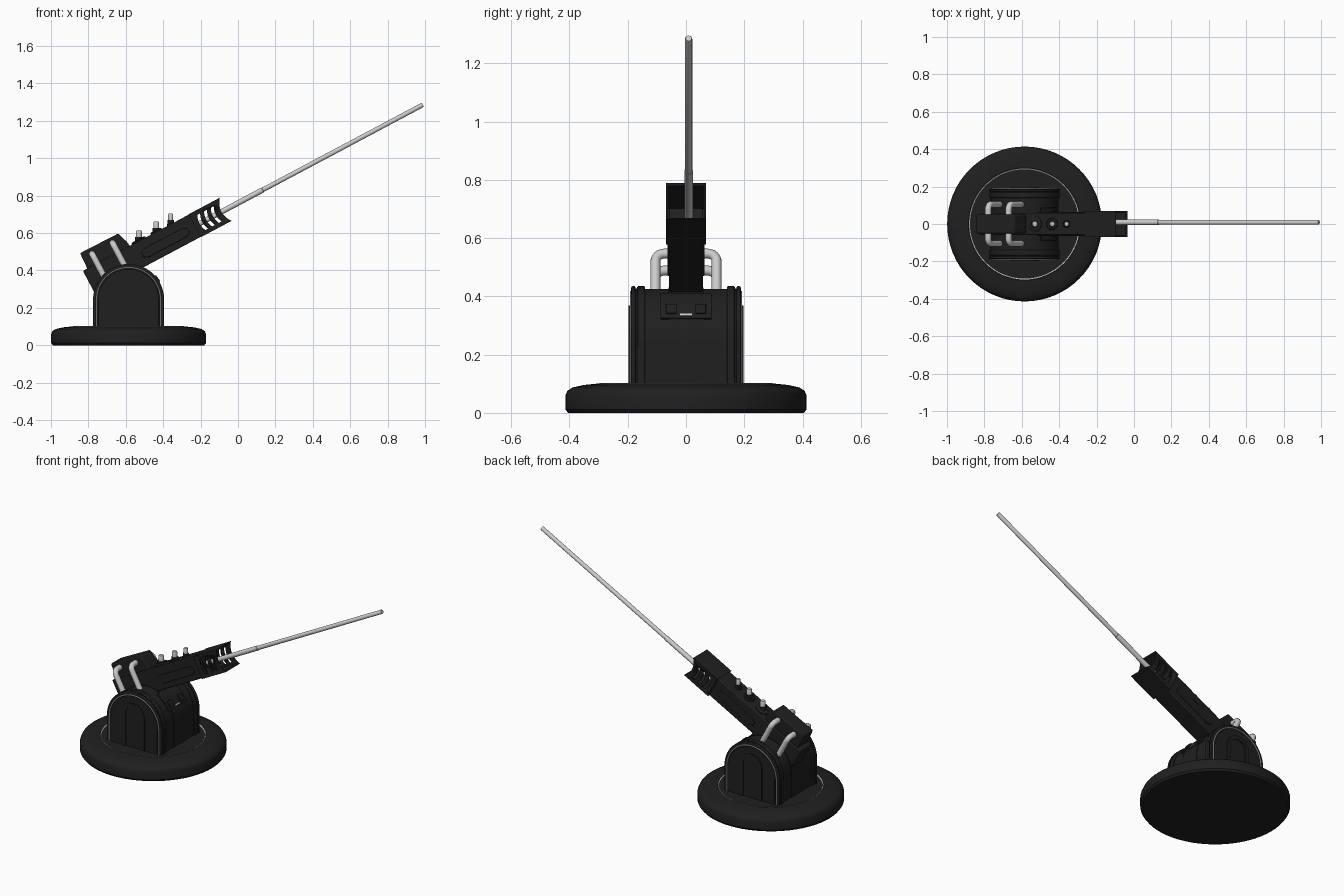
import bpy, bmesh
from math import sin, cos, pi, radians
from mathutils import Matrix, Vector

if "Cube" in bpy.data.objects:
    bpy.data.objects.remove(bpy.data.objects["Cube"])

CX = -0.585                                   # turret axis
TILT = Matrix.Translation((-0.59, 0, 0.44)) @ Matrix.Rotation(radians(-28), 4, 'Y')


def material(name, v):
    m = bpy.data.materials.new(name)
    m.diffuse_color = (v, v, v, 1)
    m.use_nodes = True
    m.node_tree.nodes["Principled BSDF"].inputs["Base Color"].default_value = m.diffuse_color
    return m


DARK, LIGHT = material("dark_metal", 0.014), material("light_metal", 0.55)


def finish(name, bm, mat, matrix=None, bevel=0, smooth=True):
    bmesh.ops.recalc_face_normals(bm, faces=bm.faces)
    if matrix:
        bm.transform(matrix)
    me = bpy.data.meshes.new(name)
    bm.to_mesh(me)
    bm.free()
    ob = bpy.data.objects.new(name, me)
    bpy.context.collection.objects.link(ob)
    me.materials.append(mat)
    if smooth:
        bpy.ops.object.select_all(action='DESELECT')
        ob.select_set(True)
        bpy.context.view_layer.objects.active = ob
        bpy.ops.object.shade_smooth_by_angle(angle=radians(35))
    if bevel:
        b = ob.modifiers.new("bevel", 'BEVEL')
        b.width, b.segments, b.limit_method = bevel, 2, 'ANGLE'
    return ob


def prism(name, polys, y0, y1, mat=DARK, matrix=None, bevel=0):
    """Extrude x-z outlines from y0 to y1."""
    bm = bmesh.new()
    for poly in polys:
        f = bm.faces.new([bm.verts.new((x, y0, z)) for x, z in poly])
        r = bmesh.ops.extrude_face_region(bm, geom=[f])
        bmesh.ops.translate(bm, vec=(0, y1 - y0, 0),
                            verts=[v for v in r['geom'] if isinstance(v, bmesh.types.BMVert)])
    return finish(name, bm, mat, matrix, bevel)


def rect(x0, x1, z0, z1):
    return [(x0, z0), (x1, z0), (x1, z1), (x0, z1)]


def arch(r, zc, z0=0.09, n=24):
    arc = [(CX + r * cos(pi * i / n), zc + r * sin(pi * i / n)) for i in range(n + 1)]
    return [(CX + r, z0)] + arc + [(CX - r, z0)]


def sector(r0, r1, a0, a1, zc=0.245, n=8):
    pts = [(r, radians(a0 + (a1 - a0) * i / n)) for r in (r0, r1) for i in range(n + 1)]
    pts = pts[:n + 1] + pts[:n:-1]
    return [(CX + r * cos(a), zc + r * sin(a)) for r, a in pts]


def lathe(name, profile, mat=DARK, matrix=None, steps=48):
    bm = bmesh.new()
    vs = [bm.verts.new((r, 0, z)) for r, z in profile]
    es = [bm.edges.new(p) for p in zip(vs, vs[1:])]
    bmesh.ops.spin(bm, geom=vs + es, axis=(0, 0, 1), cent=(0, 0, 0), angle=2 * pi, steps=steps)
    bmesh.ops.remove_doubles(bm, verts=bm.verts, dist=1e-5)
    return finish(name, bm, mat, matrix)


def tube(name, pts, r, mat=LIGHT, matrix=None):
    cu = bpy.data.curves.new(name, 'CURVE')
    cu.dimensions, cu.bevel_depth, cu.bevel_resolution, cu.use_fill_caps = '3D', r, 4, True
    sp = cu.splines.new('POLY')
    sp.points.add(len(pts) - 1)
    for p, co in zip(sp.points, pts):
        v = matrix @ Vector(co) if matrix else Vector(co)
        p.co = (*v, 1)
    sp.use_smooth = True
    cu.materials.append(mat)
    ob = bpy.data.objects.new(name, cu)
    bpy.context.collection.objects.link(ob)
    bpy.ops.object.select_all(action='DESELECT')
    ob.select_set(True)
    bpy.context.view_layer.objects.active = ob
    bpy.ops.object.convert(target='MESH')


# round base with a rolled rim and a light seam
at = Matrix.Translation((CX, 0, 0))
lathe("base_disc", [(0, 0), (0.405, 0), (0.414, 0.012), (0.414, 0.06), (0.407, 0.076), (0.39, 0.087),
                    (0.35, 0.096), (0.30, 0.101), (0.293, 0.094), (0, 0.094)], DARK, at, 64)
lathe("base_seam", [(0.292, 0.09), (0.292, 0.099), (0.297, 0.102), (0.3, 0.09)], LIGHT, at, 64)

# turret core and curved front hatch
prism("turret_core", [arch(0.181, 0.245)], -0.147, 0.147)
prism("core_rib", [arch(0.185, 0.245)], -0.06, 0.06)
prism("front_hatch", [sector(0.15, 0.188, 25, 62)], -0.088, 0.088, bevel=0.002)
for s in (-1, 1):
    prism("hatch_latch", [sector(0.15, 0.195, 30, 42)], s * 0.05 - 0.018, s * 0.05 + 0.018, bevel=0.002)
prism("hatch_lamp", [sector(0.18, 0.191, 28, 30)], -0.02, 0.02, LIGHT)

# arched side plates, trims and doors
for s in (-1, 1):
    prism("side_flange", [arch(0.19, 0.245)], s * 0.14, s * 0.168, bevel=0.004)
    prism("side_gap", [arch(0.182, 0.245)], s * 0.16, s * 0.18)
    prism("side_plate", [arch(0.19, 0.245)], s * 0.174, s * 0.188, bevel=0.004)
    tube("side_trim", [(x, s * 0.189, z) for x, z in arch(0.171, 0.245)], 0.003)
    prism("side_panel", [arch(0.163, 0.245)], s * 0.18, s * 0.192, bevel=0.003)
    outer, inner = arch(0.076, 0.293), arch(0.054, 0.293)
    prism("door_frame", [outer + inner[::-1]], s * 0.188, s * 0.198)

# gun housing, tilted upward
prism("gun_housing", [rect(-0.231, 0.44, -0.06, 0.075)], -0.058, 0.058, DARK, TILT, 0.005)
prism("breech_block", [[(-0.205, 0.06), (0.055, 0.06), (0.05, 0.1), (0.03, 0.163), (-0.2, 0.166)]],
      -0.05, 0.05, DARK, TILT, 0.006)
for s in (-1, 1):
    prism("housing_side_strip", [[(0.09, -0.01), (0.11, -0.025), (0.35, -0.025), (0.37, -0.01),
                                  (0.37, 0.012), (0.35, 0.027), (0.11, 0.027), (0.09, 0.012)]],
          s * 0.05, s * 0.063, DARK, TILT, 0.003)


# hollow muzzle shroud with a concave mouth and curved vent slots
def bow(u, z0, z1, depth=0.024, n=10):
    zs = [z0 + (z1 - z0) * i / n for i in range(n + 1)]
    return [(u + depth * ((z - 0.006) / 0.066) ** 2, z) for z in zs]


shroud = prism("muzzle_shroud", [[(0.41, -0.062)] + bow(0.571, -0.062, 0.077) + [(0.41, 0.077)]],
               -0.069, 0.069, DARK, TILT)
cavity = prism("cavity_cutter", [rect(0.425, 0.7, -0.054, 0.069)], -0.062, 0.062, DARK, TILT)
slots = prism("slot_cutter", [bow(u, -0.04, 0.052) + bow(u + 0.017, -0.04, 0.052)[::-1]
                              for u in (0.438, 0.479, 0.52)], -0.1, 0.1, DARK, TILT)
# keep the housing's closed end just behind the vents
bpy.data.objects["gun_housing"].data.transform(
    TILT @ Matrix.Translation((-0.231, 0, 0)) @ Matrix.Diagonal((0.982, 1, 1, 1))
    @ Matrix.Translation((0.231, 0, 0)) @ TILT.inverted())
for cutter in (cavity, slots):
    m = shroud.modifiers.new("cut", 'BOOLEAN')
    m.operation, m.object, m.solver = 'DIFFERENCE', cutter, 'EXACT'
    cutter.hide_render = True
    cutter.hide_set(True)

# long barrel rod in two sections
along = TILT @ Matrix.Translation((0, 0.009, 0.006)) @ Matrix.Rotation(pi / 2, 4, 'Y')
lathe("barrel_rod", [(0, 0.40), (0.0145, 0.40), (0.0145, 0.82), (0.0125, 0.822), (0.0125, 1.787),
                     (0.0105, 1.791), (0, 1.791)], LIGHT, along, 20)

# bent pipes from the breech down into the turret
for u in (-0.145, -0.021):
    for s in (-1, 1):
        bend = [(u, s * (0.075 + 0.03 * sin(a)), 0.102 + 0.03 * cos(a))
                for a in [pi / 2 * i / 8 for i in range(9)]]
        tube("breech_pipe", [(u, s * 0.03, 0.132)] + bend + [(u, s * 0.105, -0.03)], 0.017, LIGHT, TILT)

# upright knobs on top of the housing
for x, r in ((-0.53, 0.042), (-0.437, 0.033), (-0.36, 0.02)):
    z = 0.525 + (x + 0.59) * 0.532
    pos = Matrix.Translation((x, 0, z))
    tilt = pos @ Matrix.Rotation(radians(-28), 4, 'Y')
    lathe("knob_collar", [(0, -0.02), (r, -0.02), (r, 0.005), (r * 0.8, 0.01), (0, 0.01)], DARK, tilt, 24)
    k = 0.011 + r * 0.12
    lathe("knob_stem", [(0, 0), (k + 0.004, 0), (k + 0.004, 0.022), (0, 0.022)], DARK, pos, 16)
    lathe("knob_cap", [(0, 0.02), (k, 0.02), (k, 0.05), (k * 0.8, 0.056), (0, 0.056)], LIGHT, pos, 16)
